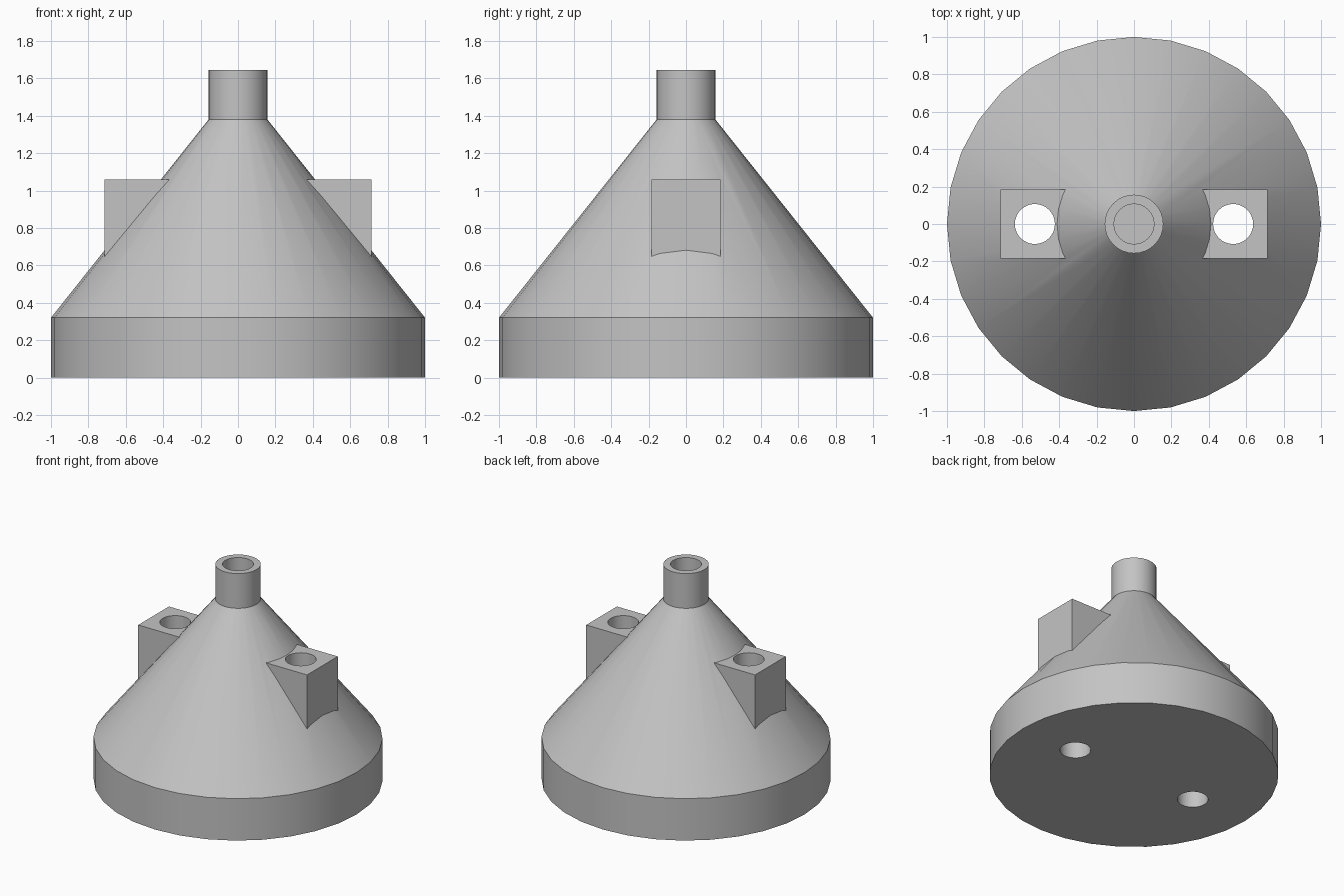
import bpy
import bmesh
import math

SEGMENTS = 32

if "Cube" in bpy.data.objects:
    bpy.data.objects.remove(bpy.data.objects["Cube"], do_unlink=True)

grey = bpy.data.materials.new("plain grey")
grey.use_nodes = True
colour = (0.55, 0.55, 0.55, 1)
grey.diffuse_color = colour
grey.node_tree.nodes["Principled BSDF"].inputs["Base Color"].default_value = colour


def finish(name, bm):
    bmesh.ops.recalc_face_normals(bm, faces=bm.faces[:])
    mesh = bpy.data.meshes.new(name)
    bm.to_mesh(mesh)
    bm.free()
    mesh.materials.append(grey)
    obj = bpy.data.objects.new(name, mesh)
    bpy.context.collection.objects.link(obj)
    return obj


def turned(name, profile, x=0):
    """Closed solid turned around z; each profile point is (radius, height)."""
    bm = bmesh.new()
    rings = []
    for r, z in profile:
        angles = [math.tau * i / SEGMENTS for i in range(SEGMENTS)]
        rings.append([bm.verts.new((x + r * math.cos(a), r * math.sin(a), z)) for a in angles])
    for low, high in zip(rings, rings[1:]):
        for i in range(SEGMENTS):
            j = (i + 1) % SEGMENTS
            bm.faces.new((low[i], low[j], high[j], high[i]))
    bm.faces.new(rings[0])
    bm.faces.new(rings[-1])
    return finish(name, bm)


def box(name, low, high):
    bm = bmesh.new()
    bmesh.ops.create_cube(bm, size=1)
    for v in bm.verts:
        v.co = [a + (c + 0.5) * (b - a) for a, b, c in zip(low, high, v.co)]
    return finish(name, bm)


def combine(target, tool, operation):
    """Apply an exact boolean, then discard the tool."""
    mod = target.modifiers.new(operation.lower(), "BOOLEAN")
    mod.operation = operation
    mod.solver = "EXACT"
    mod.object = tool
    bpy.context.view_layer.objects.active = target
    bpy.ops.object.modifier_apply(modifier=mod.name)
    bpy.data.objects.remove(tool, do_unlink=True)


# Conical body with base rim and a neck bored down to the cone top
body = turned("conical_body", [
    (1, 0), (1, 0.32), (0.157, 1.38), (0.157, 1.645), (0.107, 1.645), (0.107, 1.38)])

# Side lugs, each with a bolt hole running through to the underside
for side in (-1, 1):
    xs = sorted((side * 0.25, side * 0.713))
    lug = box("lug", (xs[0], -0.185, 0.5), (xs[1], 0.185, 1.06))
    combine(body, lug, "UNION")
    drill = turned("bolt_hole", [(0.107, -0.2), (0.107, 1.3)], side * 0.53)
    combine(body, drill, "DIFFERENCE")

bpy.ops.object.select_all(action="DESELECT")
body.select_set(True)
bpy.context.view_layer.objects.active = body
bpy.ops.object.shade_smooth_by_angle(angle=math.radians(30))
